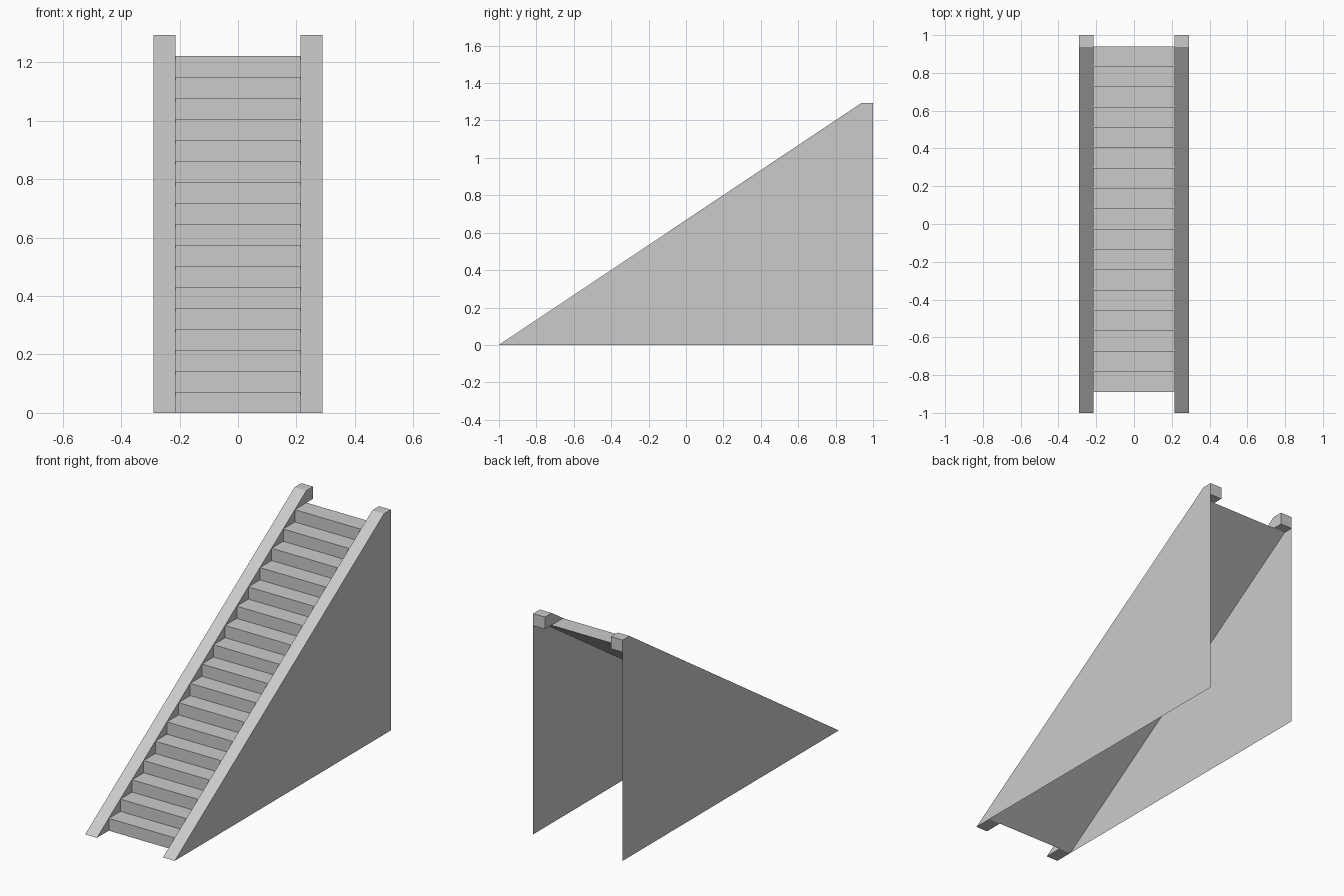
import bpy
import bmesh

cube = bpy.data.objects.get("Cube")
if cube:
    bpy.data.objects.remove(cube, do_unlink=True)

grey = bpy.data.materials.new("plain grey")
grey.use_nodes = True
colour = (0.6, 0.6, 0.6, 1)
grey.diffuse_color = colour
grey.node_tree.nodes["Principled BSDF"].inputs["Base Color"].default_value = colour

STEPS = 17
OUTER, INNER = 0.29, 0.214
FRONT, BACK = -0.89, 0.94
TOP, RAIL_TOP = 1.222, 1.293
RUN, RISE = (BACK - FRONT) / STEPS, TOP / STEPS


def extrude_profile(name, profile, x0, x1):
    """Sweep a (y, z) side profile from x0 to x1; equal values give a sheet."""
    bm = bmesh.new()
    face = bm.faces.new([bm.verts.new((x0, y, z)) for y, z in profile])
    if x0 != x1:
        swept = bmesh.ops.extrude_face_region(bm, geom=[face], use_keep_orig=True)
        verts = [v for v in swept["geom"] if isinstance(v, bmesh.types.BMVert)]
        bmesh.ops.translate(bm, verts=verts, vec=(x1 - x0, 0, 0))
        bmesh.ops.recalc_face_normals(bm, faces=bm.faces)
    elif (face.normal_update() or face.normal.x) * x0 < 0:
        face.normal_flip()
    mesh = bpy.data.meshes.new(name)
    bm.to_mesh(mesh)
    bm.free()
    mesh.materials.append(grey)
    obj = bpy.data.objects.new(name, mesh)
    bpy.context.collection.objects.link(obj)


# Stepped flight with a sloping underside
steps = [(FRONT, 0)]
for i in range(STEPS):
    steps.append((FRONT + i * RUN, (i + 1) * RISE))
    steps.append((FRONT + (i + 1) * RUN, (i + 1) * RISE))
extrude_profile("stair_flight", steps, -INNER, INNER)

# Sloping stringers and thin side walls
stringer = [(-1, 0), (0.937, RAIL_TOP), (1, RAIL_TOP), (1, TOP), (BACK, TOP), (FRONT, 0)]
wall = [(-1, 0), (0.937, RAIL_TOP), (1, RAIL_TOP), (1, 0)]
for side, s in (("left", 1), ("right", -1)):
    extrude_profile(side + "_stringer", stringer, s * INNER, s * OUTER)
    extrude_profile(side + "_side_wall", wall, s * OUTER, s * OUTER)
